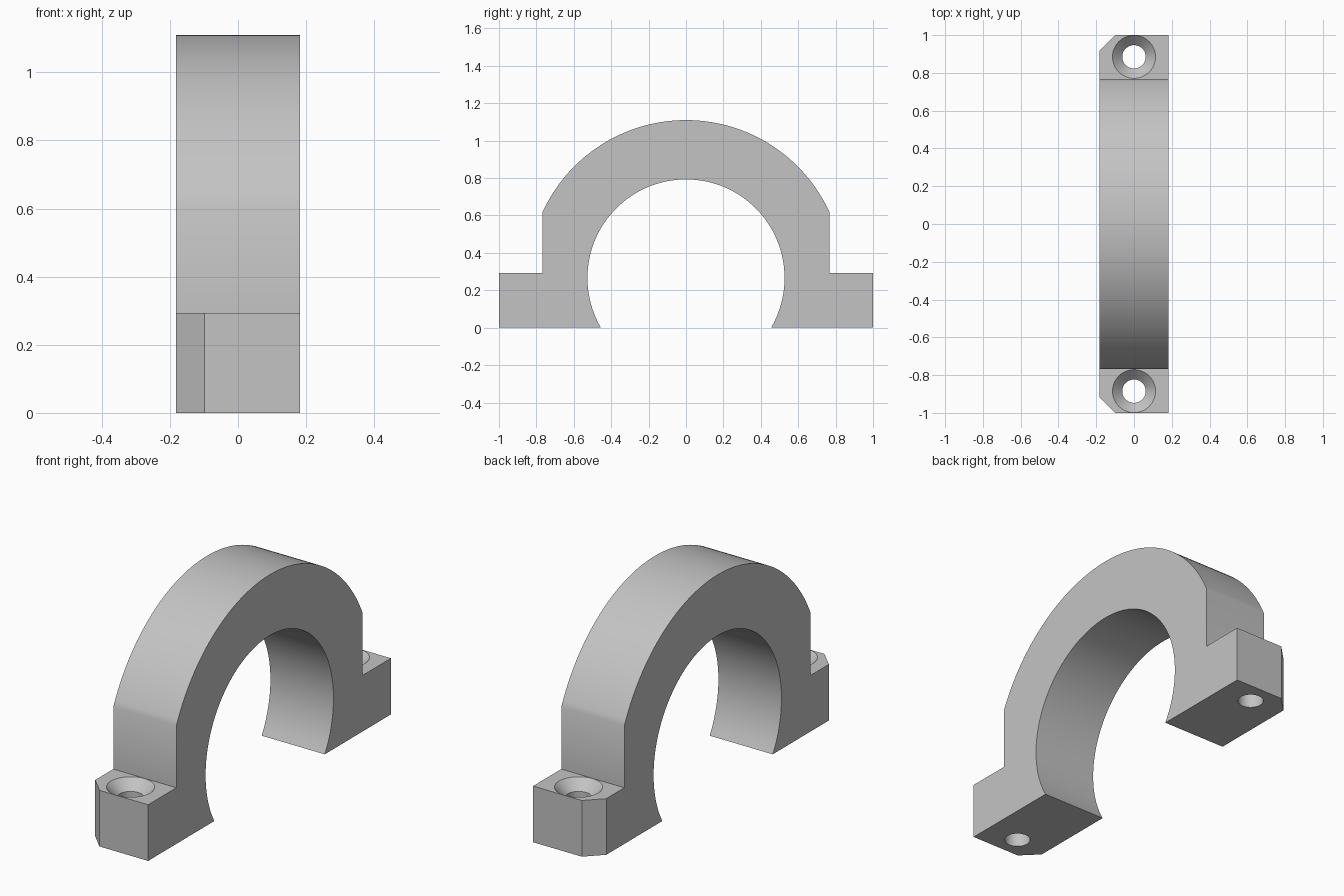
import bpy, bmesh
from math import sin, cos, asin, pi, sqrt, radians

cube = bpy.data.objects.get("Cube")
if cube:
    bpy.data.objects.remove(cube)

HALF_W = 0.182                      # half thickness along x
OUTER_R, INNER_R, AXIS_Z = 0.844, 0.527, 0.266
WALL_Y, FOOT_Z, CHAMFER = 0.768, 0.293, 0.083
HOLE_Y, HOLE_R, SINK_R = 0.885, 0.062, 0.114

grey = bpy.data.materials.new("plain grey")
grey.use_nodes = True
colour = (0.55, 0.55, 0.55, 1)
grey.diffuse_color = colour
grey.node_tree.nodes["Principled BSDF"].inputs["Base Color"].default_value = colour


def make_object(name, bm):
    bmesh.ops.recalc_face_normals(bm, faces=bm.faces)
    mesh = bpy.data.meshes.new(name)
    bm.to_mesh(mesh)
    bm.free()
    mesh.materials.append(grey)
    obj = bpy.data.objects.new(name, mesh)
    bpy.context.collection.objects.link(obj)
    return obj


def arc(radius, start, end, steps):
    """Points (y, z) about the clamp axis; angles are measured from straight up."""
    return [(radius * sin(a), AXIS_Z + radius * cos(a))
            for a in (start + (end - start) * i / steps for i in range(steps + 1))]


# Clamp outline: outer arch, stepped feet, inner bore
top = asin(WALL_Y / OUTER_R)
bore = pi - asin(sqrt(INNER_R ** 2 - AXIS_Z ** 2) / INNER_R)
outline = arc(OUTER_R, -top, top, 64)
outline += [(WALL_Y, FOOT_Z), (1, FOOT_Z), (1, 0)]
outline += arc(INNER_R, bore, -bore, 80)
outline += [(-1, 0), (-1, FOOT_Z), (-WALL_Y, FOOT_Z)]

bm = bmesh.new()
face = bm.faces.new([bm.verts.new((-HALF_W, y, z)) for y, z in outline])
side = bmesh.ops.extrude_face_region(bm, geom=[face])
bmesh.ops.translate(bm, vec=(2 * HALF_W, 0, 0),
                    verts=[v for v in side["geom"] if isinstance(v, bmesh.types.BMVert)])

# Chamfered upright corners on the right side of both feet
corners = [e for e in bm.edges
           if all(abs(v.co.y) > 0.99 and v.co.x < 0 for v in e.verts)]
bmesh.ops.bevel(bm, geom=corners, offset=CHAMFER, segments=1, affect='EDGES')
clamp = make_object("clamp_bracket", bm)


# Countersunk screw holes, one in each foot
def screw_cutter(y):
    bm = bmesh.new()
    profile = [(HOLE_R, -0.1), (HOLE_R, FOOT_Z - (SINK_R - HOLE_R)),
               (SINK_R, FOOT_Z), (SINK_R, FOOT_Z + 0.05)]
    n = 48
    rings = [[bm.verts.new((r * cos(2 * pi * i / n), y + r * sin(2 * pi * i / n), z))
              for i in range(n)] for r, z in profile]
    for low, high in zip(rings, rings[1:]):
        for i in range(n):
            j = (i + 1) % n
            bm.faces.new((low[i], low[j], high[j], high[i]))
    bm.faces.new(rings[0])
    bm.faces.new(rings[-1])
    cutter = make_object("screw_hole_cutter", bm)
    cutter.hide_render = True
    return cutter


bpy.ops.object.select_all(action='DESELECT')
clamp.select_set(True)
bpy.context.view_layer.objects.active = clamp
for y in (-HOLE_Y, HOLE_Y):
    cutter = screw_cutter(y)
    cut = clamp.modifiers.new("screw_hole", 'BOOLEAN')
    cut.operation = 'DIFFERENCE'
    cut.solver = 'EXACT'
    cut.object = cutter
    bpy.ops.object.modifier_apply(modifier=cut.name)
    bpy.data.objects.remove(cutter)

bpy.ops.object.shade_smooth_by_angle(angle=radians(30))
